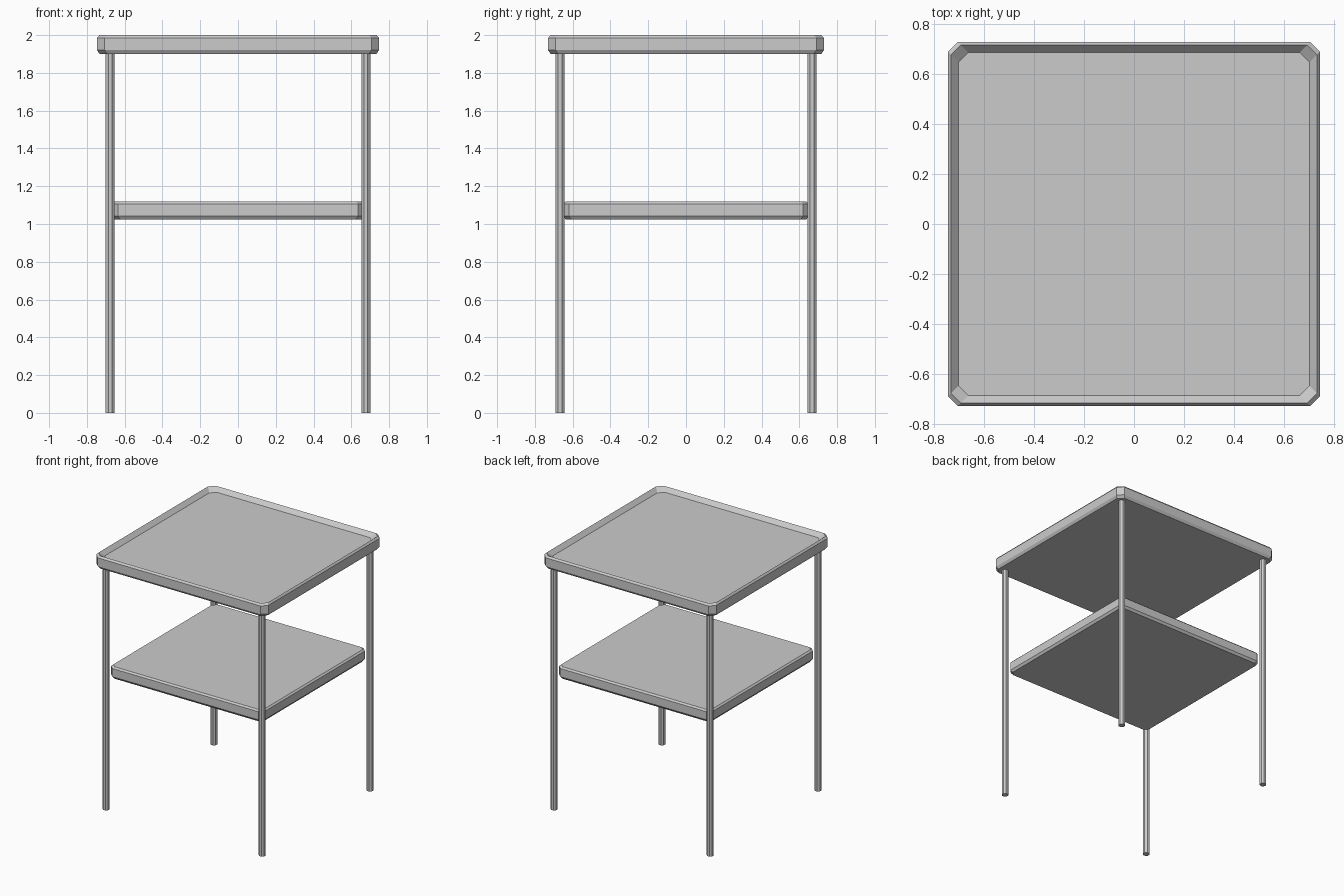
import bpy, bmesh, math

if "Cube" in bpy.data.objects:
    bpy.data.objects.remove(bpy.data.objects["Cube"])


def ring(hx, hy, c, z):
    """Rectangle with clipped corners, counter-clockwise."""
    return [(hx - c, -hy, z), (hx, c - hy, z), (hx, hy - c, z), (hx - c, hy, z),
            (c - hx, hy, z), (-hx, hy - c, z), (-hx, c - hy, z), (c - hx, -hy, z)]


def loft(name, rings, location=(0, 0, 0)):
    """Skin a stack of rings, bottom to top, and cap both ends."""
    bm = bmesh.new()
    loops = [[bm.verts.new(p) for p in r] for r in rings]
    for a, b in zip(loops, loops[1:]):
        for i in range(8):
            j = (i + 1) % 8
            bm.faces.new((a[i], a[j], b[j], b[i]))
    bm.faces.new(loops[0][::-1])
    bm.faces.new(loops[-1])
    mesh = bpy.data.meshes.new(name)
    bm.to_mesh(mesh)
    bm.free()
    obj = bpy.data.objects.new(name, mesh)
    obj.location = location
    bpy.context.collection.objects.link(obj)
    return obj


def slab(name, hx, hy, corner, profile):
    """Slab from (inset, height) profile points."""
    return loft(name, [ring(hx - d, hy - d, corner, z) for d, z in profile])


# Tray top: chamfered edges, thin rim sloping in to a recessed floor
slab("tray_top", 0.746, 0.73, 0.04,
     [(0.013, 1.90), (0.0, 1.92), (0.0, 1.985), (0.012, 2.0), (0.042, 1.968)])

# Lower shelf: flat with chamfered edges
slab("lower_shelf", 0.666, 0.65, 0.03,
     [(0.013, 1.024), (0.0, 1.042), (0.0, 1.106), (0.012, 1.118)])

# Four slim eight-sided legs
r = 0.0235
clip = r * (2 - math.sqrt(2))
for side, sx in (("left", -1), ("right", 1)):
    for end, sy in (("front", -1), ("back", 1)):
        loft(f"{end}_{side}_leg",
             [ring(r, r, clip, 0.0), ring(r, r, clip, 1.92)],
             (sx * 0.677, sy * 0.667, 0))
